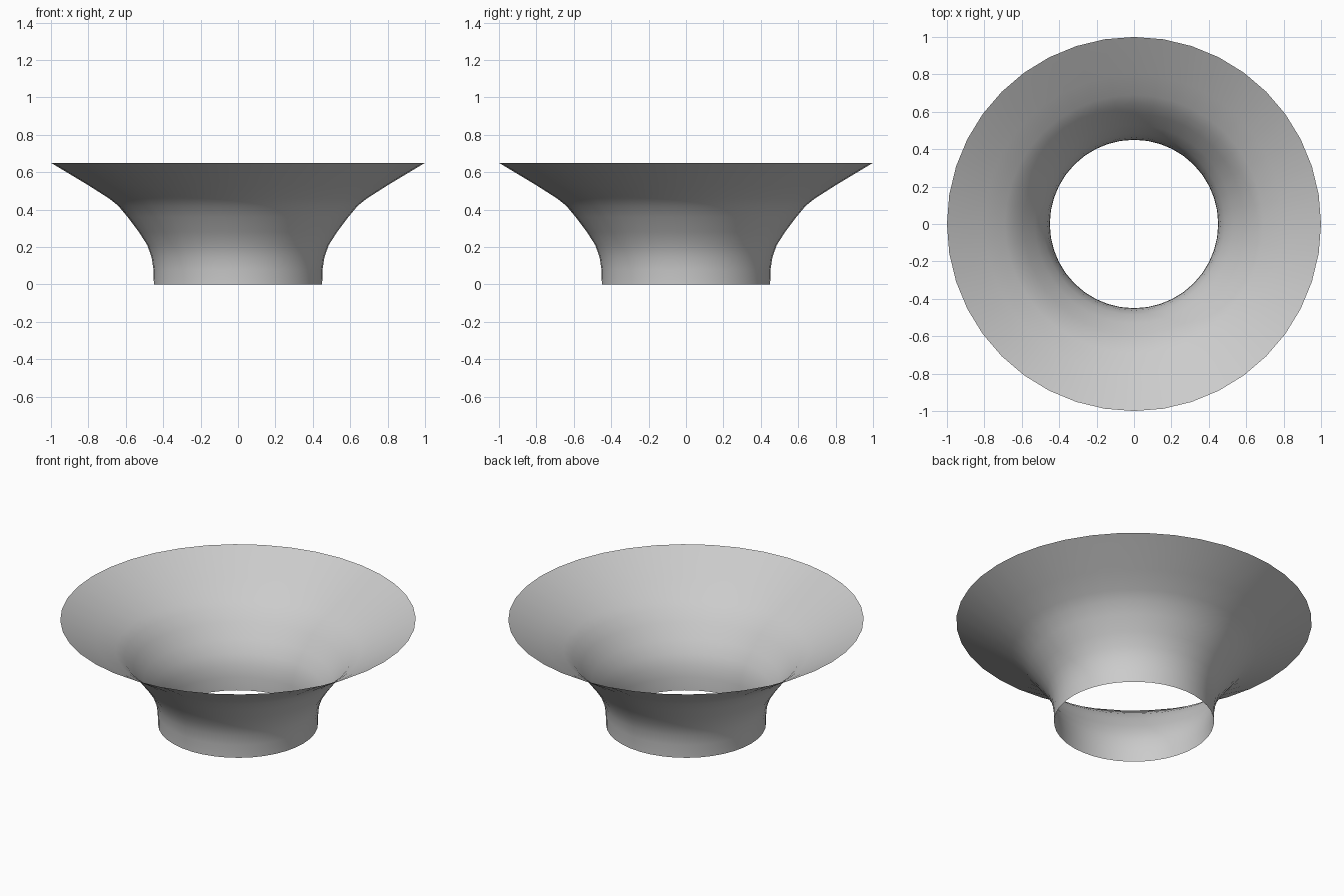
import bpy, bmesh, math

if "Cube" in bpy.data.objects:
    bpy.data.objects.remove(bpy.data.objects["Cube"])

SEGMENTS = 40
# radius, height from the neck up to the flared rim
PROFILE = [(0.45, 0.0), (0.452, 0.08), (0.462, 0.145), (0.485, 0.21),
           (0.53, 0.28), (0.59, 0.36), (0.64, 0.42), (0.69, 0.46),
           (0.80, 0.53), (1.0, 0.65)]

# Open flared collar: stacked rings bridged with quads
bm = bmesh.new()
rings = []
for r, z in PROFILE:
    rings.append([bm.verts.new((r * math.cos(a), r * math.sin(a), z))
                  for a in (2 * math.pi * i / SEGMENTS for i in range(SEGMENTS))])
for low, high in zip(rings, rings[1:]):
    for i in range(SEGMENTS):
        j = (i + 1) % SEGMENTS
        bm.faces.new((low[i], low[j], high[j], high[i])).smooth = True

mesh = bpy.data.meshes.new("flared_collar")
bm.to_mesh(mesh)
bm.free()
collar = bpy.data.objects.new("flared_collar", mesh)
bpy.context.collection.objects.link(collar)
